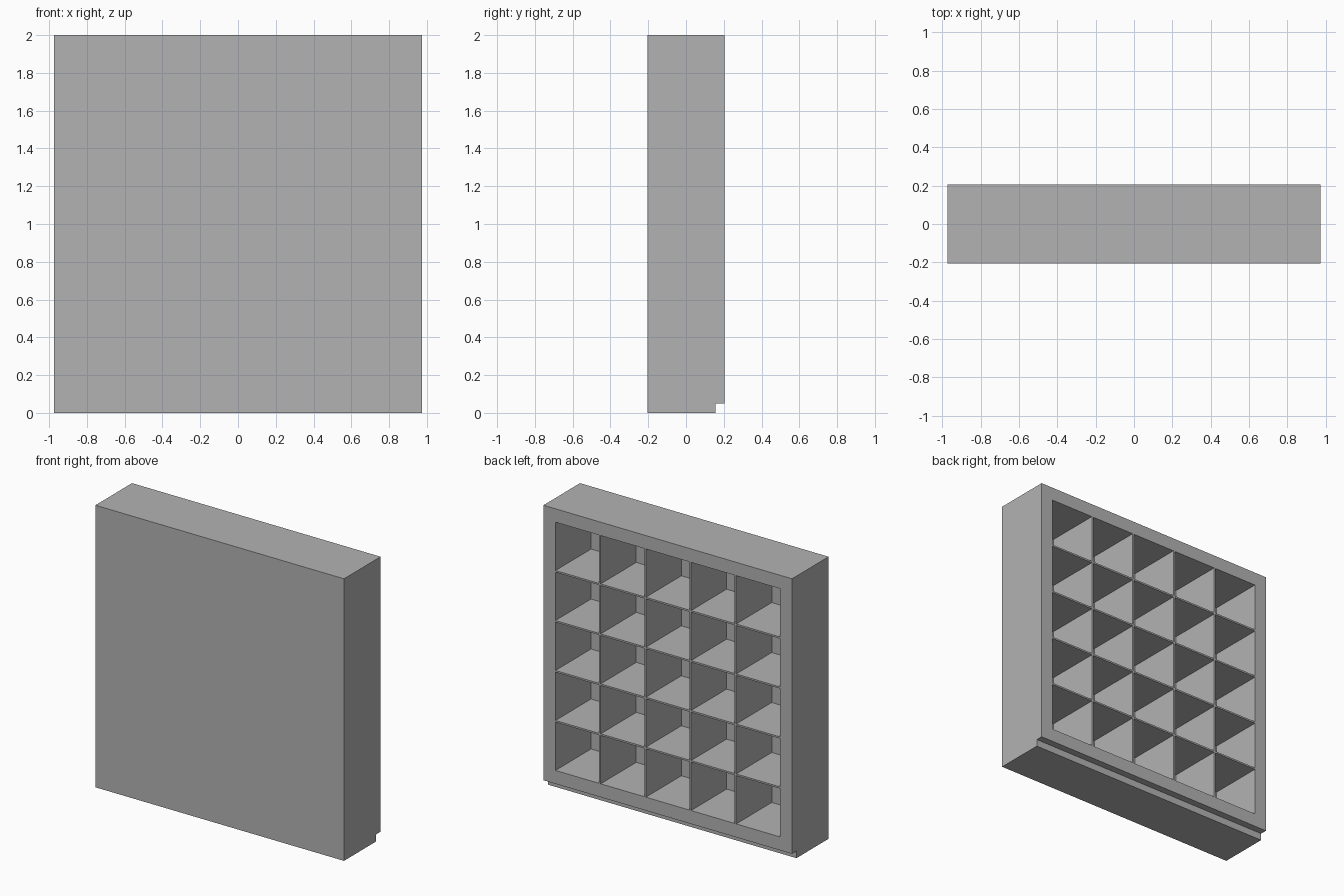
import bpy
import bmesh
from mathutils import Matrix, Vector

default = bpy.data.objects.get("Cube")
if default:
    bpy.data.objects.remove(default, do_unlink=True)

HALF_X, HALF_Y, TOP = 0.975, 0.205, 2.0
STEP = 0.05            # rebate along the lower back edge
RIM = 0.095            # frame around the compartments
WALL = 0.012           # dividers and front panel
CELLS = 5

grey = bpy.data.materials.new("plain grey")
grey.use_nodes = True
colour = (0.45, 0.45, 0.45, 1)
grey.diffuse_color = colour
grey.node_tree.nodes["Principled BSDF"].inputs["Base Color"].default_value = colour


def make_object(name, bm):
    bmesh.ops.recalc_face_normals(bm, faces=bm.faces)
    mesh = bpy.data.meshes.new(name)
    bm.to_mesh(mesh)
    bm.free()
    mesh.materials.append(grey)
    obj = bpy.data.objects.new(name, mesh)
    bpy.context.collection.objects.link(obj)
    return obj


# Solid block: side profile with the stepped lower back edge, extruded across
bm = bmesh.new()
profile = [(-HALF_Y, 0), (HALF_Y - STEP, 0), (HALF_Y - STEP, STEP),
           (HALF_Y, STEP), (HALF_Y, TOP), (-HALF_Y, TOP)]
side = bm.faces.new([bm.verts.new((-HALF_X, y, z)) for y, z in profile])
ext = bmesh.ops.extrude_face_region(bm, geom=[side])
moved = [v for v in ext["geom"] if isinstance(v, bmesh.types.BMVert)]
bmesh.ops.translate(bm, verts=moved, vec=(2 * HALF_X, 0, 0))
cabinet = make_object("compartment_cabinet", bm)

# Compartments: a square grid of boxes cut in from the back
bm = bmesh.new()
opening = 2 * (HALF_X - RIM)
size = (opening - (CELLS - 1) * WALL) / CELLS
pitch = size + WALL
y_front, y_back = -HALF_Y + WALL, HALF_Y + 0.1
scale = Matrix.Diagonal((size, y_back - y_front, size, 1))
for col in range(CELLS):
    for row in range(CELLS):
        centre = Vector(((col - (CELLS - 1) / 2) * pitch,
                         (y_front + y_back) / 2,
                         (TOP + STEP) / 2 + (row - (CELLS - 1) / 2) * pitch))
        bmesh.ops.create_cube(bm, size=1, matrix=Matrix.Translation(centre) @ scale)
cutter = make_object("compartment_cutter", bm)
cutter.hide_render = True

# Apply the cut and drop the helper
cut = cabinet.modifiers.new("compartments", 'BOOLEAN')
cut.operation = 'DIFFERENCE'
cut.solver = 'EXACT'
cut.object = cutter
bpy.context.view_layer.update()
depsgraph = bpy.context.evaluated_depsgraph_get()
result = bpy.data.meshes.new_from_object(cabinet.evaluated_get(depsgraph))
cabinet.modifiers.clear()
cabinet.data = result
result.materials.clear()
result.materials.append(grey)
for face in result.polygons:
    face.material_index = 0
    face.use_smooth = False
bpy.data.objects.remove(cutter, do_unlink=True)
